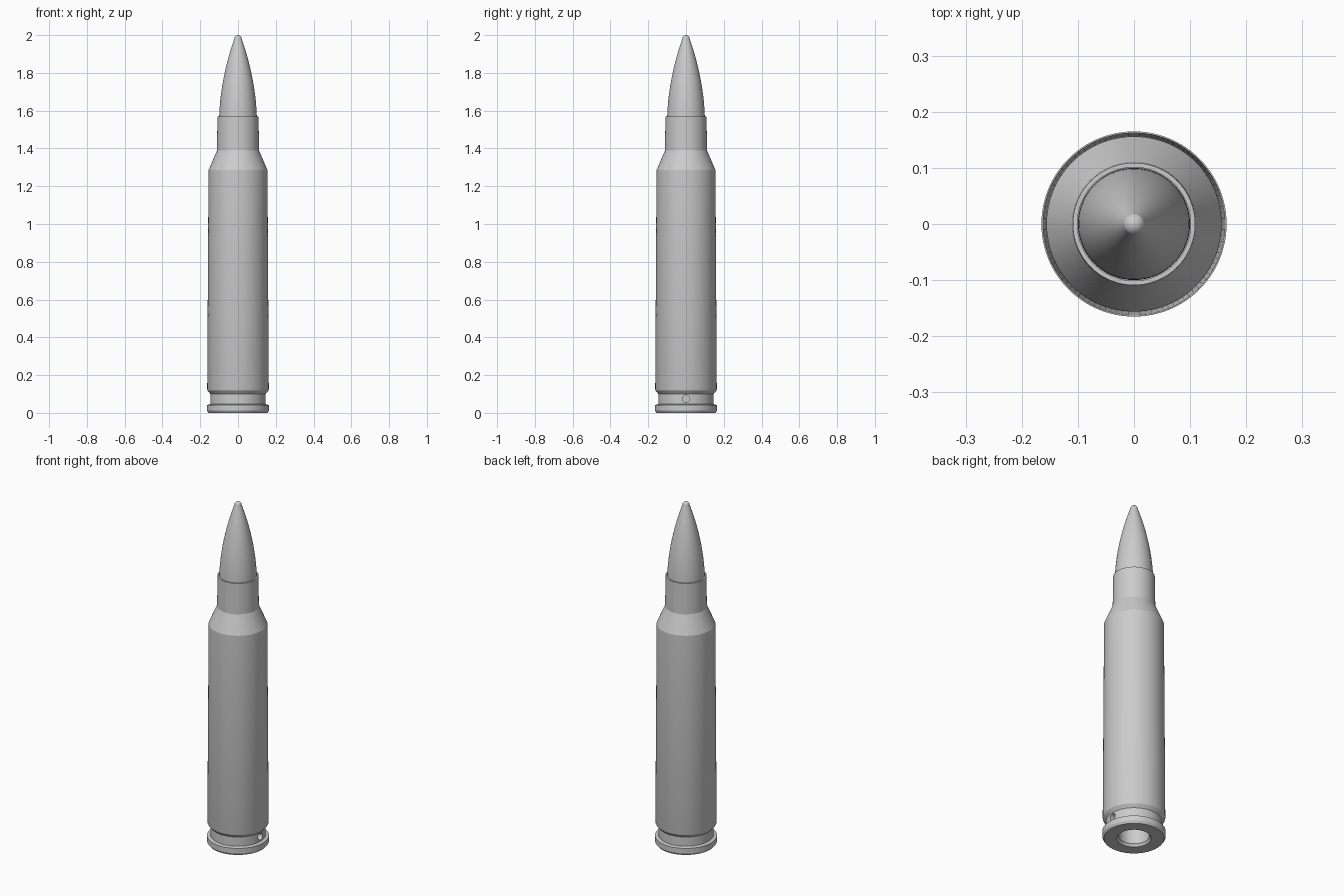
import bpy
import bmesh
import math
from mathutils import Matrix

SEGMENTS = 96

cube = bpy.data.objects.get("Cube")
if cube:
    bpy.data.objects.remove(cube, do_unlink=True)

# One plain metal grey for everything
metal = bpy.data.materials.new("metal grey")
metal.use_nodes = True
grey = (0.6, 0.6, 0.6, 1)
metal.diffuse_color = grey
metal.node_tree.nodes["Principled BSDF"].inputs["Base Color"].default_value = grey


def add_object(name, bm):
    bmesh.ops.remove_doubles(bm, verts=bm.verts, dist=0.00005)
    bmesh.ops.recalc_face_normals(bm, faces=bm.faces)
    mesh = bpy.data.meshes.new(name)
    bm.to_mesh(mesh)
    bm.free()
    mesh.materials.append(metal)
    obj = bpy.data.objects.new(name, mesh)
    bpy.context.collection.objects.link(obj)
    return obj


def lathe(name, profile, closed=False):
    """Spin a list of (radius, height) points around the z axis."""
    bm = bmesh.new()
    verts = [bm.verts.new((r, 0, z)) for r, z in profile]
    edges = [bm.edges.new(pair) for pair in zip(verts, verts[1:])]
    if closed:
        edges.append(bm.edges.new((verts[-1], verts[0])))
    bmesh.ops.spin(bm, geom=verts + edges, cent=(0, 0, 0), axis=(0, 0, 1),
                   angle=math.tau, steps=SEGMENTS, use_merge=True)
    return add_object(name, bm)


def select_only(obj):
    bpy.ops.object.select_all(action="DESELECT")
    obj.select_set(True)
    bpy.context.view_layer.objects.active = obj


# Hollow case: rim, groove, tapered body, shoulder and neck, then the inside
outside = [(0.157, 0), (0.165, 0.012), (0.165, 0.042), (0.146, 0.046),
           (0.146, 0.1), (0.161, 0.118), (0.163, 0.125), (0.156, 1.285),
           (0.111, 1.39), (0.109, 1.57)]
inside = [(0.101, 1.57), (0.101, 1.39), (0.144, 1.28), (0.144, 0.2),
          (0.03, 0.16), (0.03, 0.125), (0.08, 0.125), (0.08, 0.014), (0.09, 0)]
case = lathe("case", outside + inside, closed=True)

# Small hole drilled into the groove from the left
bm = bmesh.new()
bmesh.ops.create_cone(
    bm, cap_ends=True, segments=24, radius1=0.02, radius2=0.02, depth=0.14,
    matrix=Matrix.Translation((0.13, 0, 0.074)) @ Matrix.Rotation(math.pi / 2, 4, "Y"))
drill = add_object("drill_cutter", bm)
drill.hide_render = True
cut = case.modifiers.new("drilled hole", "BOOLEAN")
cut.operation = "DIFFERENCE"
cut.solver = "EXACT"
cut.object = drill
select_only(case)
bpy.ops.object.modifier_apply(modifier=cut.name)
bpy.data.objects.remove(drill, do_unlink=True)

# Pointed nose: curved flank ending in a small round tip
BASE, TIP_START, STEPS = 1.54, 1.98, 20
flank = []
for i in range(STEPS + 1):
    t = i / STEPS
    flank.append((0.1 - 0.08 * t ** 1.9, BASE + (TIP_START - BASE) * t))
tip = [(0.02 * math.cos(a), TIP_START + 0.02 * math.sin(a))
       for a in (math.pi / 2 * i / 6 for i in range(2, 6))]
nose = lathe("nose", [(0, 1.42), (0.1, 1.42)] + flank + tip + [(0, 2)])

for part in (case, nose):
    select_only(part)
    bpy.ops.object.shade_smooth_by_angle(angle=math.radians(20))
